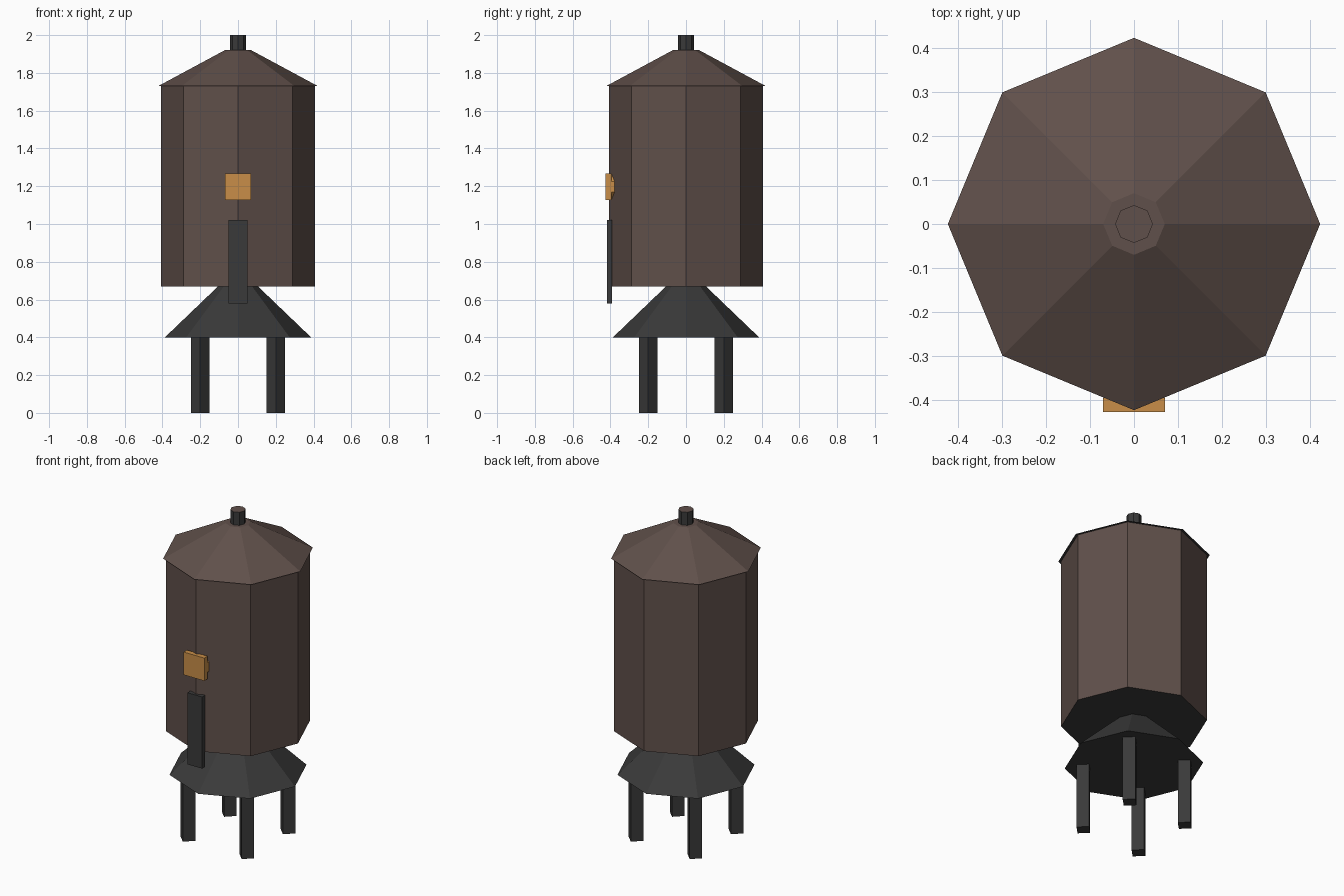
import bpy, bmesh, math
from mathutils import Matrix

if "Cube" in bpy.data.objects:
    bpy.data.objects.remove(bpy.data.objects["Cube"])


def material(name, rgb):
    m = bpy.data.materials.new(name)
    m.diffuse_color = (*rgb, 1)
    m.use_nodes = True
    m.node_tree.nodes["Principled BSDF"].inputs["Base Color"].default_value = m.diffuse_color
    return m


BROWN = material("rusty brown", (0.117, 0.080, 0.069))
DARK = material("dark iron", (0.042, 0.042, 0.042))
ORANGE = material("amber", (0.578, 0.270, 0.065))


def finish(name, bm, mats, rule=None):
    """Turn a bmesh into an object; rule picks faces for the second material."""
    bm.normal_update()
    if rule:
        for f in bm.faces:
            f.material_index = int(rule(f.normal))
    me = bpy.data.meshes.new(name)
    bm.to_mesh(me)
    bm.free()
    for m in mats:
        me.materials.append(m)
    ob = bpy.data.objects.new(name, me)
    bpy.context.collection.objects.link(ob)
    return ob


def prism(name, sides, r0, r1, z0, z1, mats, rule=None, x=0, y=0):
    """Upright prism or frustum with corners on the x and y axes."""
    bm = bmesh.new()
    rings = []
    for r, z in ((r0, z0), (r1, z1)):
        rings.append([bm.verts.new((x + r * math.cos(math.tau * i / sides),
                                    y + r * math.sin(math.tau * i / sides), z))
                      for i in range(sides)])
    low, high = rings
    for i in range(sides):
        j = (i + 1) % sides
        bm.faces.new((low[i], low[j], high[j], high[i]))
    bm.faces.new(low[::-1])
    bm.faces.new(high)
    return finish(name, bm, mats, rule)


def box(name, lo, hi, mat):
    bm = bmesh.new()
    size = [b - a for a, b in zip(lo, hi)]
    mid = [(a + b) / 2 for a, b in zip(lo, hi)]
    bmesh.ops.create_cube(bm, size=1, matrix=Matrix.Translation(mid) @ Matrix.Diagonal((*size, 1)))
    return finish(name, bm, [mat])


def facing_down(n):
    return n.z < -0.9


def facing_up(n):
    return n.z > 0.9


# Tank, roof and chimney
prism("tank_body", 8, 0.407, 0.407, 0.67, 1.73, [BROWN, DARK], facing_down)
prism("roof", 8, 0.423, 0.07, 1.73, 1.92, [BROWN, DARK], facing_down)
prism("chimney", 8, 0.043, 0.043, 1.90, 2.0, [DARK, BROWN], facing_up)

# Flared skirt under the tank
prism("skirt", 8, 0.387, 0.095, 0.40, 0.68, [DARK])

# Four diamond-section legs
for sx, side in ((-1, "left"), (1, "right")):
    for sy, end in ((-1, "front"), (1, "back")):
        prism(f"{end}_{side}_leg", 4, 0.05, 0.05, 0, 0.41, [DARK], x=0.2 * sx, y=0.2 * sy)

# Chute on the front corner
box("chute", (-0.05, -0.419, 0.58), (0.05, -0.391, 1.02), DARK)

# Amber gauge: square plate on an octagonal mount
box("gauge_plate", (-0.07, -0.427, 1.127), (0.07, -0.395, 1.267), ORANGE)
mount = bmesh.new()
bmesh.ops.create_cone(mount, cap_ends=True, segments=8, radius1=0.075, radius2=0.075, depth=0.05,
                      matrix=Matrix.Translation((0, -0.375, 1.197))
                      @ Matrix.Rotation(math.pi / 2, 4, 'X') @ Matrix.Rotation(math.pi / 8, 4, 'Z'))
finish("gauge_mount", mount, [ORANGE])
